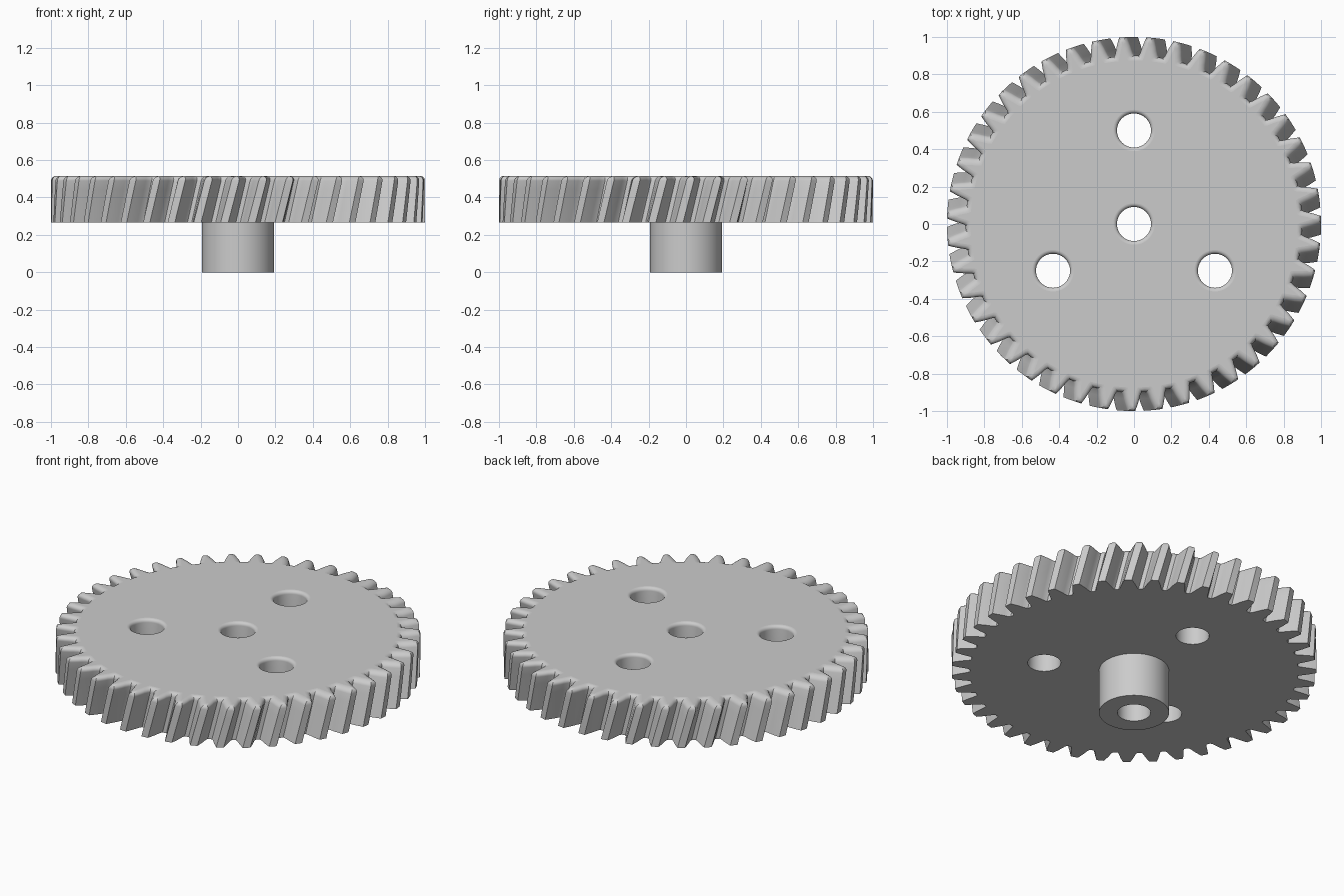
import bpy, bmesh, math
from math import pi, sin, cos, radians

TEETH = 43
Z_LOW, Z_TOP = 0.265, 0.515
TWIST = radians(3.75)            # rotation of the teeth over the face width
ROUND = 0.026                    # rounding of the upper edge
BORE, HOLE_ROUND = 0.091, 0.02
HUB_RADIUS = 0.192
# half a tooth: (radius, half thickness) from root to tip
FLANK = [(0.9, 0.054), (0.912, 0.047), (0.935, 0.041), (0.956, 0.0355),
         (0.98, 0.0275), (1.0, 0.0205)]

if "Cube" in bpy.data.objects:
    bpy.data.objects.remove(bpy.data.objects["Cube"])

grey = bpy.data.materials.new("light_grey")
grey.use_nodes = True
colour = (0.6, 0.6, 0.6, 1)
grey.diffuse_color = colour
grey.node_tree.nodes["Principled BSDF"].inputs["Base Color"].default_value = colour


def to_object(name, bm):
    bmesh.ops.recalc_face_normals(bm, faces=bm.faces)
    mesh = bpy.data.meshes.new(name)
    bm.to_mesh(mesh)
    bm.free()
    mesh.materials.append(grey)
    ob = bpy.data.objects.new(name, mesh)
    bpy.context.collection.objects.link(ob)
    return ob


def loft(name, rings):
    """Skin equal rings of points and cap both ends."""
    bm = bmesh.new()
    loops = [[bm.verts.new(p) for p in ring] for ring in rings]
    for a, b in zip(loops, loops[1:]):
        for i in range(len(a)):
            j = (i + 1) % len(a)
            bm.faces.new((a[i], a[j], b[j], b[i]))
    bm.faces.new(loops[0][::-1])
    bm.faces.new(loops[-1])
    return to_object(name, bm)


def gear_ring(z, inset):
    """Outline of all teeth at one height, shrunk by the inset."""
    turn = pi / 2 + TWIST * (z - Z_LOW) / (Z_TOP - Z_LOW)
    half = [(r - inset, max(w - inset, 0.002) / r) for r, w in FLANK]
    tooth = [(r, -a) for r, a in half] + [(half[-1][0], 0)]
    tooth += half[::-1] + [(half[0][0], pi / TEETH)]
    ring = []
    for k in range(TEETH):
        for r, a in tooth:
            t = turn + a + k * 2 * pi / TEETH
            ring.append((r * cos(t), r * sin(t), z))
    return ring


def round_ring(x, y, r, z, n=64):
    return [(x + r * cos(2 * pi * i / n), y + r * sin(2 * pi * i / n), z)
            for i in range(n)]


def arc(radius, steps=6):
    """Quarter round as (inset, rise) pairs."""
    return [(radius * (1 - cos(pi / 2 * i / steps)), radius * sin(pi / 2 * i / steps))
            for i in range(steps + 1)]


# Toothed wheel with twisted teeth and a rounded upper edge
start = Z_TOP - ROUND
rings = [gear_ring(Z_LOW + (start - Z_LOW) * i / 5, 0) for i in range(5)]
rings += [gear_ring(start + rise, inset) for inset, rise in arc(ROUND)]
wheel = loft("gear_wheel", rings)

# Hub below the wheel
hub = loft("hub", [round_ring(0, 0, HUB_RADIUS, z, 96) for z in (0, Z_LOW)])

# Cutters for the bore and three holes, flared at the top
centres = [(0, 0)] + [(0.5 * cos(a), 0.5 * sin(a))
                      for a in (radians(90 + 120 * k) for k in range(3))]
cutters = []
for x, y in centres:
    rings = [round_ring(x, y, BORE, -0.1)]
    rings += [round_ring(x, y, BORE + inset, Z_TOP - HOLE_ROUND + rise)
              for inset, rise in arc(HOLE_ROUND)]
    rings.append(round_ring(x, y, BORE + HOLE_ROUND, Z_TOP + 0.1))
    cutters.append(loft("hole_cutter", rings))

for part, tools in ((wheel, cutters), (hub, cutters[:1])):
    bpy.ops.object.select_all(action="DESELECT")
    bpy.context.view_layer.objects.active = part
    part.select_set(True)
    for tool in tools:
        mod = part.modifiers.new("hole", "BOOLEAN")
        mod.object = tool
        mod.operation = "DIFFERENCE"
        mod.solver = "EXACT"
        bpy.ops.object.modifier_apply(modifier=mod.name)
    bpy.ops.object.shade_smooth_by_angle(angle=radians(30))
    # Keep the level faces truly flat
    for face in part.data.polygons:
        if abs(face.normal.z) > 0.999:
            face.use_smooth = False

for tool in cutters:
    bpy.data.objects.remove(tool)
